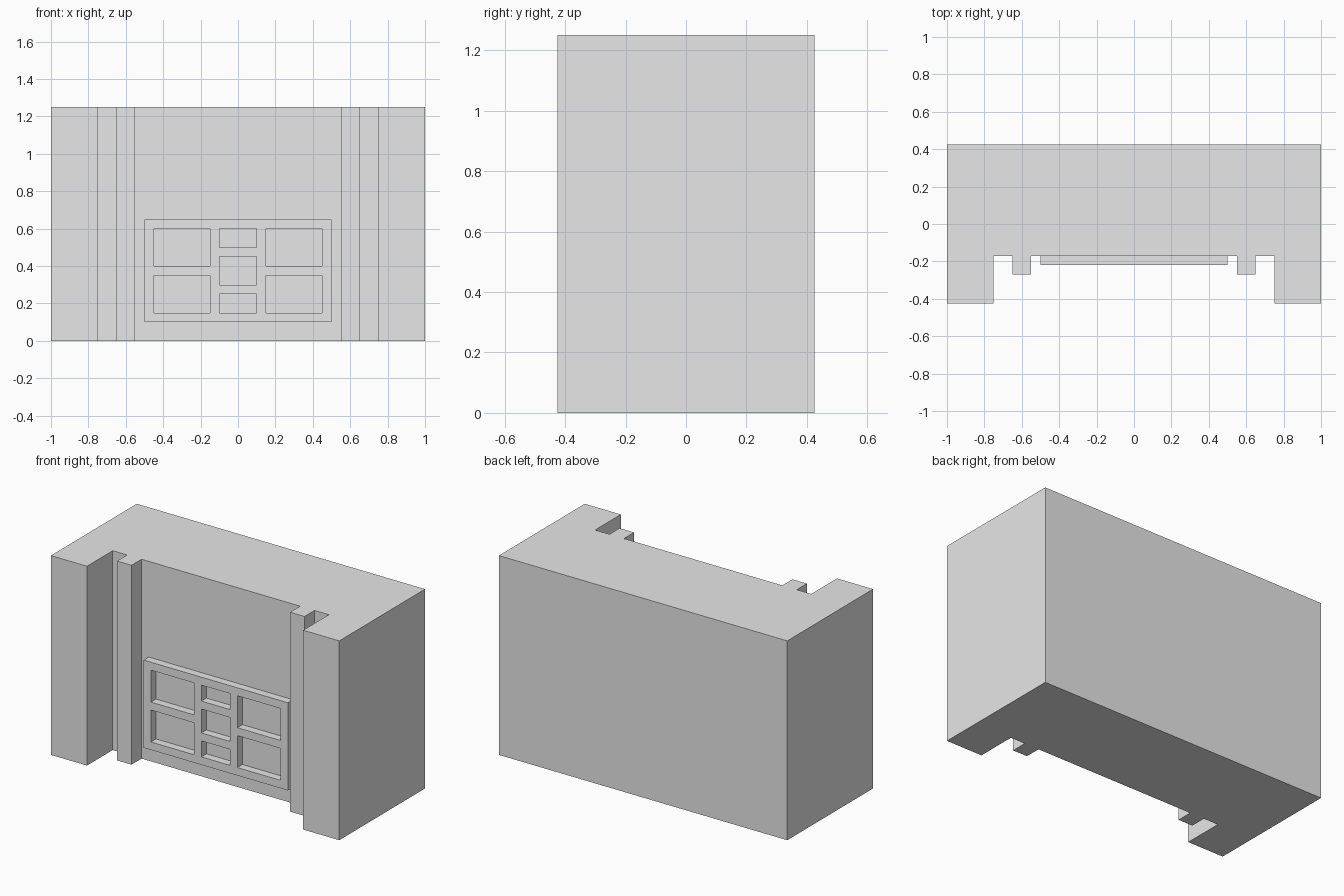
import bpy
import bmesh

cube = bpy.data.objects.get("Cube")
if cube:
    bpy.data.objects.remove(cube, do_unlink=True)

grey = bpy.data.materials.new("plain grey")
grey.use_nodes = True
grey.diffuse_color = (0.8, 0.8, 0.8, 1)
grey.node_tree.nodes["Principled BSDF"].inputs["Base Color"].default_value = (0.8, 0.8, 0.8, 1)

HEIGHT = 1.25
BACK, WALL = 0.425, -0.17


def extrude_faces(name, outlines, offset):
    """Extrude flat faces, which may share vertices, into one closed solid."""
    bm = bmesh.new()
    for outline in outlines:
        bm.faces.new([bm.verts.new(p) for p in outline])
    bmesh.ops.remove_doubles(bm, verts=bm.verts, dist=0.0001)
    base = bm.faces[:]
    new = bmesh.ops.extrude_face_region(bm, geom=base, use_keep_orig=True)["geom"]
    bmesh.ops.translate(bm, vec=offset, verts=[v for v in new if isinstance(v, bmesh.types.BMVert)])
    bmesh.ops.recalc_face_normals(bm, faces=bm.faces)
    mesh = bpy.data.meshes.new(name)
    bm.to_mesh(mesh)
    bm.free()
    mesh.materials.append(grey)
    obj = bpy.data.objects.new(name, mesh)
    bpy.context.collection.objects.link(obj)
    return obj


# Main body: one plan outline with outer wings and slim pilasters
half = [(0.55, WALL), (0.55, -0.27), (0.65, -0.27), (0.65, WALL),
        (0.75, WALL), (0.75, -0.425), (1, -0.425), (1, BACK)]
plan = half + [(-x, y) for x, y in reversed(half)]
extrude_faces("wall_body", [[(x, y, 0) for x, y in plan]], (0, 0, HEIGHT))


# Framed panel: bars around three columns of openings
def rect(x0, x1, z0, z1):
    return [(x0, WALL, z0), (x1, WALL, z0), (x1, WALL, z1), (x0, WALL, z1)]


BOTTOM, TOP = 0.1, 0.65
side_holes = [(0.15, 0.35), (0.4, 0.6)]
middle_holes = [(0.15, 0.25), (0.3, 0.45), (0.5, 0.6)]
columns = [(-0.45, -0.15, side_holes), (-0.1, 0.1, middle_holes), (0.15, 0.45, side_holes)]
levels = sorted({BOTTOM, TOP, *(z for hole in side_holes + middle_holes for z in hole)})
edges = sorted({-0.5, 0.5, *(x for col in columns for x in col[:2])})

cells = []
for x0, x1 in zip(edges, edges[1:]):
    for z0, z1 in zip(levels, levels[1:]):
        open_cell = any(a <= x0 < b and any(lo <= z0 < hi for lo, hi in holes)
                        for a, b, holes in columns)
        if not open_cell:
            cells.append(rect(x0, x1, z0, z1))
panel = extrude_faces("framed_panel", cells, (0, -0.05, 0))

# Merge the coplanar grid cells into clean faces
bm = bmesh.new()
bm.from_mesh(panel.data)
bmesh.ops.dissolve_limit(bm, angle_limit=0.01, verts=bm.verts, edges=bm.edges)
bm.to_mesh(panel.data)
bm.free()
